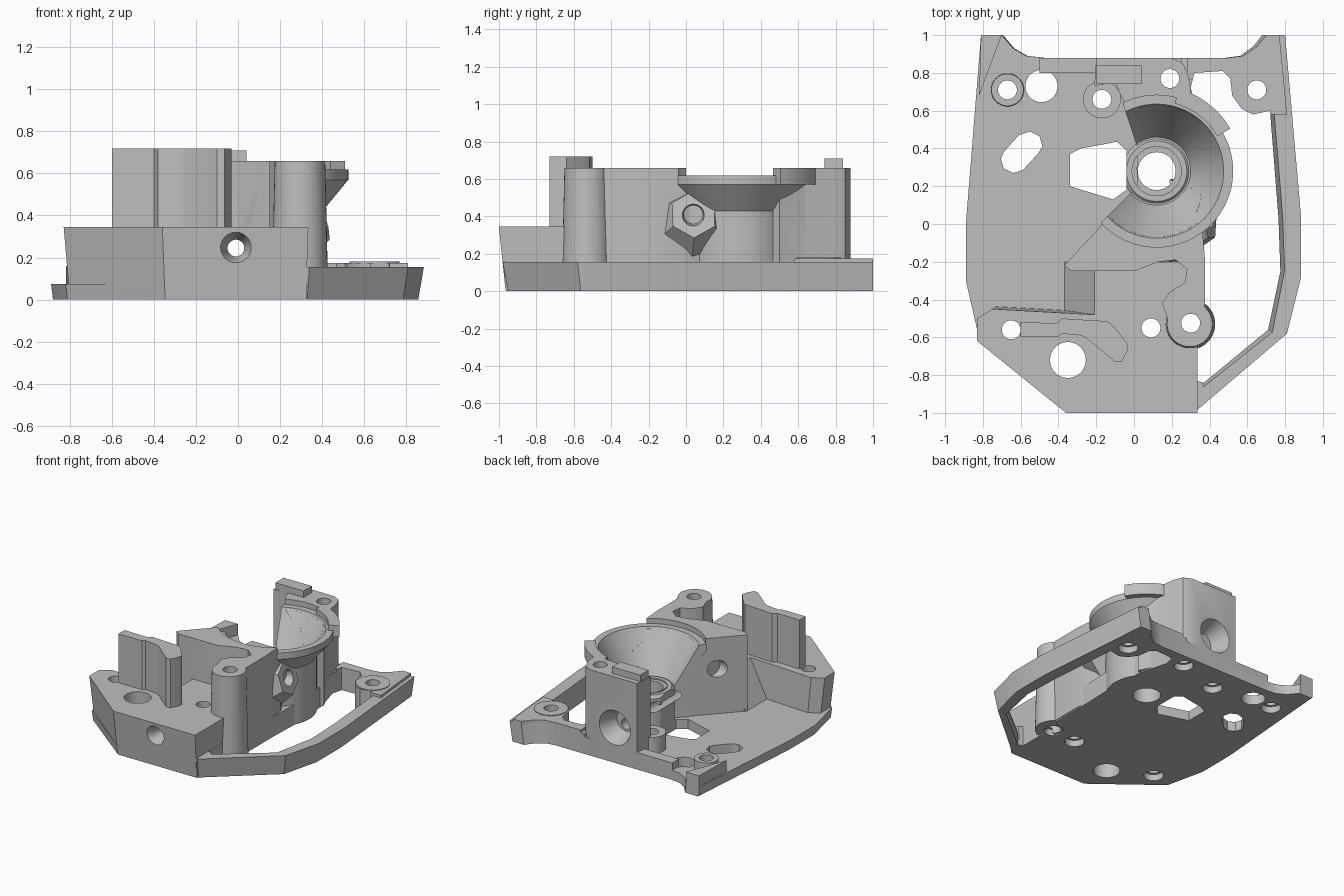
import bpy, bmesh, math
from mathutils import Matrix, Vector

cube = bpy.data.objects.get("Cube")
if cube:
    bpy.data.objects.remove(cube, do_unlink=True)

grey = bpy.data.materials.new("plain grey")
grey.use_nodes = True
colour = (0.52, 0.52, 0.52, 1)
grey.diffuse_color = colour
grey.node_tree.nodes["Principled BSDF"].inputs["Base Color"].default_value = colour


def finish(name, bm):
    bmesh.ops.recalc_face_normals(bm, faces=bm.faces)
    mesh = bpy.data.meshes.new(name)
    bm.to_mesh(mesh)
    bm.free()
    mesh.materials.append(grey)
    ob = bpy.data.objects.new(name, mesh)
    bpy.context.collection.objects.link(ob)
    return ob


def prism(name, pts, z0, z1, taper=1.0):
    # The foot is drawn in at the front and sides; the back stays upright
    bm = bmesh.new()
    low = [bm.verts.new((x * taper, y * taper if y < 0 else y, z0)) for x, y in pts]
    top = [bm.verts.new((x, y, z1)) for x, y in pts]
    bm.faces.new(low)
    bm.faces.new(top)
    n = len(pts)
    for i in range(n):
        j = (i + 1) % n
        bm.faces.new((low[i], low[j], top[j], top[i]))
    return finish(name, bm)


def rod(name, a, b, r0, r1=None, sides=40):
    a, b = Vector(a), Vector(b)
    bm = bmesh.new()
    turn = (b - a).to_track_quat('Z', 'Y').to_matrix().to_4x4()
    bmesh.ops.create_cone(bm, cap_ends=True, segments=sides, radius1=r0,
                          radius2=r0 if r1 is None else r1, depth=(b - a).length,
                          matrix=Matrix.Translation((a + b) / 2) @ turn)
    return finish(name, bm)


def lathe(name, profile, centre, steps=72):
    bm = bmesh.new()
    rings = []
    for s in range(steps):
        t = math.tau * s / steps
        rings.append([bm.verts.new((centre[0] + r * math.cos(t), centre[1] + r * math.sin(t), z))
                      for r, z in profile])
    n = len(profile)
    for s in range(steps):
        p, q = rings[s], rings[(s + 1) % steps]
        for i in range(n):
            j = (i + 1) % n
            bm.faces.new((p[i], q[i], q[j], p[j]))
    return finish(name, bm)


def sector(centre, r0, r1, a0, a1, n=14):
    ang = [math.radians(a0 + (a1 - a0) * i / n) for i in range(n + 1)]
    arc = lambda r, seq: [(centre[0] + r * math.cos(t), centre[1] + r * math.sin(t)) for t in seq]
    return arc(r0, ang) + arc(r1, reversed(ang))


CUP = (0.12, 0.28)

# Floor plate, front block and rim
floor = prism("floor_plate", [(-.81, 1), (-.7, 1), (-.64, .93), (-.57, .89), (-.48, .88), (.34, .88),
              (.33, -.972), (-.35, -.972), (-.82, -.605), (-.89, -.3), (-.89, 0)], 0, .075, .99)
front = prism("front_block", [(-.83, -.5), (-.75, -.45), (-.21, -.48), (-.21, -.2), (.3, -.2),
              (.335, -.45), (.335, -1), (-.36, -1), (-.83, -.62)], .005, .345, .965)
rim = prism("side_rim", [(.25, .88), (.5, .88), (.58, .89), (.65, .94), (.7, 1), (.8, 1), (.885, .03),
            (.885, -.28), (.81, -.58), (.34, -.98), (.25, -.98)], 0, .155, .97)
shelf = prism("back_shelf", [(.28, .88), (.5, .88), (.58, .89), (.65, .94), (.7, 1), (.77, 1),
              (.81, .58), (.57, .58), (.28, .78)], .02, .175)
back_edge = prism("back_edge", [(-.5, .8), (-.5, .88), (.54, .88), (.5, .8)], .01, .13)
corner = prism("back_corner", [(-.82, .68), (-.81, 1), (-.7, 1)], .01, .16)

# Raised body parts
body = prism("main_wall", [(-.37, -.22), (-.33, -.25), (-.2, -.25), (0, -.25), (.13, -.2), (.22, -.19),
             (.28, -.24), (.27, -.31), (.19, -.36), (.15, -.42), (.17, -.48), (.2, -.58), (.36, -.56),
             (.375, -.42), (.375, -.18), (.36, 0), (.3, .12), (.02, .2)], .01, .66)
back = prism("back_tower", [(-.21, .73), (-.2, .88), (.2, .88), (.26, .85), (.29, .78), (.31, .64),
             (.38, .5), (.3, .42), (.12, .58), (-.03, .6), (-.07, .68), (-.1, .75)], .01, .66)
tab = prism("tower_tab", [(-.2, .74), (-.2, .84), (.04, .84), (.04, .74)], .64, .71)
fence = prism("front_fence", [(-.6, -.595), (-.6, -.52), (-.41, -.525), (-.38, -.5), (-.14, -.515),
              (-.1, -.55), (-.03, -.64), (-.035, -.67), (-.065, -.73), (-.1, -.73), (-.25, -.605),
              (-.28, -.59), (-.38, -.58), (-.4, -.595)], .3, .72)
cup = lathe("funnel", [(.1, 0), (.1, .32), (.18, .32), (.345, .6), (.355, .62), (.405, .62),
            (.405, .57), (.29, .43), (.29, 0)], CUP)
hub = lathe("hub", [(.105, .01), (.105, .3), (.13, .3), (.13, .33), (.16, .33), (.18, .31), (.18, .01)], CUP)
lug = prism("funnel_lug", sector(CUP, .37, .45, 30, 75), .57, .66)
nozzle = rod("side_nozzle", (.2, .02, .35), (.4, .04, .41), .25, .13, 6)

# Ramp beside the front block
ramp = prism("ramp", [(-.37, .07), (-.21, .07), (-.21, .345)], .2, .48)
ramp.data.transform(Matrix.Rotation(math.pi / 2, 4, 'X'))

# Screw bosses: x, y, foot radius, top radius, height
bosses = [rod("screw_boss", (x, y, .01), (x, y, h), r0, r1) for x, y, r0, r1, h in (
    (.295, -.53, .135, .12, .66), (.65, .71, .12, .12, .18),
    (-.67, .71, .09, .085, .15), (-.17, .66, .1, .1, .2))]

# Cutters
cut_opening = prism("cut_opening", [(.72, .6), (.765, .03), (.775, -.25), (.71, -.56), (.37, -.84),
                    (.33, -.83), (.33, -.45), (.37, -.42), (.37, -.1), (.38, .2), (.36, .5), (.3, .72),
                    (.32, .8), (.47, .81), (.51, .77), (.52, .68), (.57, .61), (.63, .58)], -.1, .5)
cut_slope = prism("cut_slope", [(.6, .585), (.745, .585), (.79, .04), (.80, -.25), (.735, -.575),
                  (.37, -.865), (.36, -.8), (.6, -.4)], .03, .17, .965)
cut_gap = prism("cut_gap", [(.015, .195), (.02, .4), (-.06, .64), (-.4, .7), (-.6, .2), (-.39, -.21)],
                .075, .9)
cut_cup = rod("cut_cup", (*CUP, .32), (*CUP, .61), .18, .35, 72)
cut_lip = rod("cut_lip", (*CUP, .605), (*CUP, .9), .402, None, 72)
cut_hub = rod("cut_hub", (*CUP, -.1), (*CUP, .5), .104, None, 72)
cut_bore = rod("cut_bore", (-.01, -1.1, .245), (-.01, 1.1, .245), .04)
cut_front = rod("cut_front", (-.01, -1.01, .245), (-.01, -.9, .245), .08, .04)
cut_back = rod("cut_back", (-.01, .74, .27), (-.01, .89, .27), .08, .135)
cut_side = rod("cut_side", (-.32, -.03, .42), (-.17, -.08, .42), .065)
cut_nozzle = rod("cut_nozzle", (.35, .04, .41), (.5, .04, .41), .05, .075)
cut_window = prism("cut_window", [(-.34, .2), (-.34, .37), (-.28, .4), (-.09, .435), (-.04, .39),
                   (-.04, .18), (-.11, .13)], -.1, .5)
cut_slot = prism("cut_slot", [(-.705, .345), (-.69, .38), (-.61, .47), (-.55, .49), (-.5, .465),
                 (-.485, .41), (-.51, .37), (-.59, .285), (-.64, .27), (-.69, .295)], -.1, .4)

# Vertical screw and pin holes: x, y, radius
spots = ((-.67, .71, .05), (-.49, .73, .085), (-.17, .66, .05), (.19, .77, .05), (.65, .71, .05),
         (-.35, -.72, .095), (-.65, -.56, .05), (.09, -.55, .05), (.3, -.525, .05))
holes = [rod("cut_hole", (x, y, -.1), (x, y, .9), r) for x, y, r in spots]
sinks = [rod("cut_sink", (x, y, -.1), (x, y, .05), .07) for x, y, r in spots if r == .05]

jobs = {
    floor: [cut_opening, cut_hub, cut_window, cut_slot] + holes + sinks,
    front: [cut_bore, cut_front] + holes[5:] + sinks[4:],
    rim: [cut_opening, cut_slope, holes[4], holes[8], sinks[3], sinks[6]],
    shelf: [cut_opening, holes[4], sinks[3]],
    back_edge: [cut_opening, holes[3], sinks[2]],
    body: [cut_cup, cut_lip, cut_hub, cut_bore, cut_side, holes[8]],
    back: [cut_cup, cut_lip, cut_bore, cut_back, holes[3], holes[2], sinks[2]],
    cup: [cut_gap, cut_window, cut_bore],
    hub: [cut_window, cut_bore],
    nozzle: [cut_cup, cut_lip, cut_nozzle],
    bosses[0]: [holes[8], sinks[6]], bosses[1]: [holes[4], sinks[3]],
    bosses[2]: [holes[0], sinks[0]], bosses[3]: [holes[2], sinks[1]],
}
for ob, cutters in jobs.items():
    bpy.context.view_layer.objects.active = ob
    for c in cutters:
        m = ob.modifiers.new("cut", 'BOOLEAN')
        m.operation, m.solver, m.object = 'DIFFERENCE', 'EXACT', c
        bpy.ops.object.modifier_apply(modifier=m.name)

# Remove the cutters, then shade the parts
for ob in list(bpy.data.objects):
    if ob.name.startswith("cut_"):
        bpy.data.objects.remove(ob, do_unlink=True)
parts = list(jobs) + [corner, tab, fence, lug, ramp]
bpy.ops.object.select_all(action='DESELECT')
for ob in parts:
    ob.select_set(True)
bpy.context.view_layer.objects.active = floor
bpy.ops.object.shade_smooth_by_angle(angle=math.radians(30))
